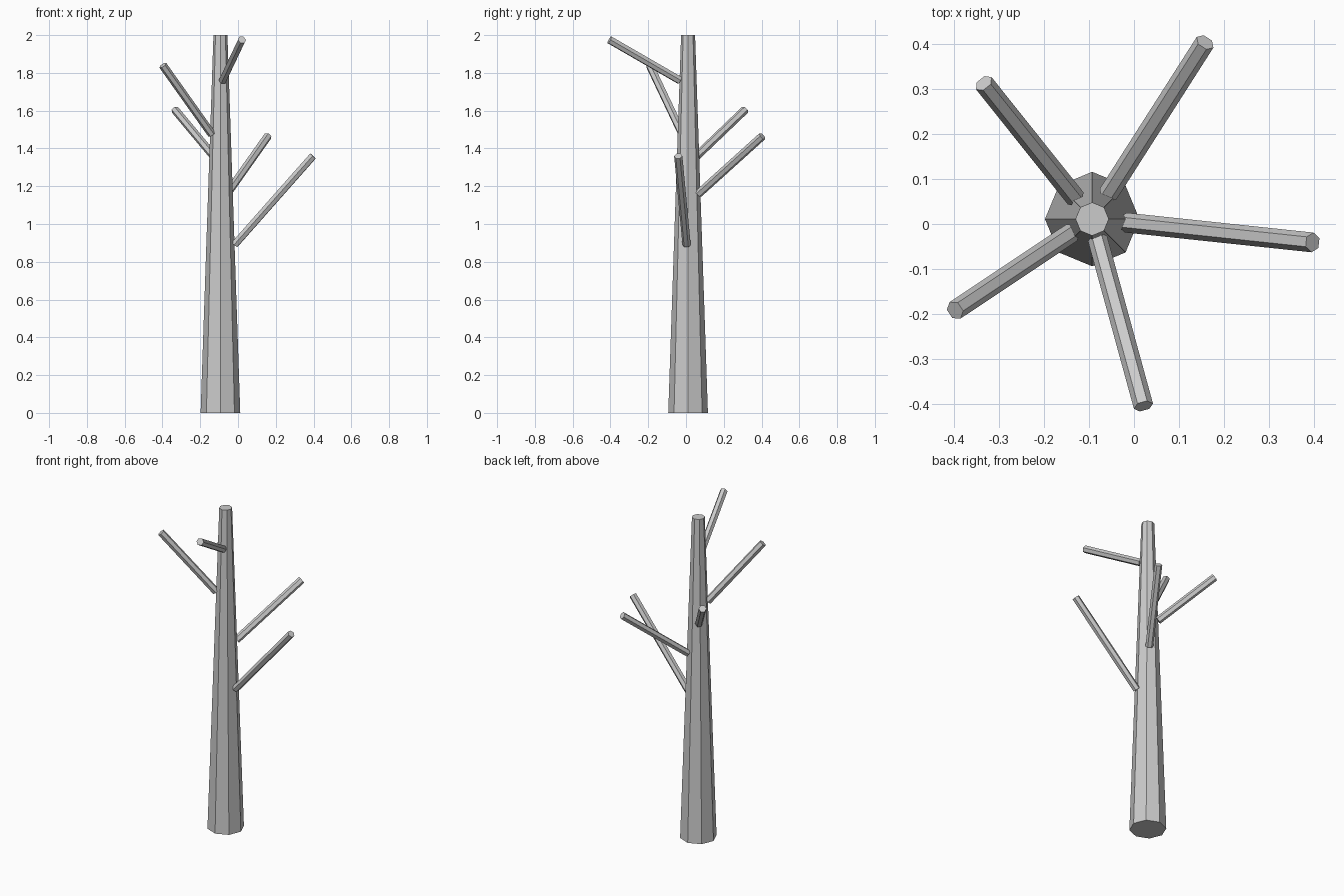
import bpy, bmesh, math
from mathutils import Matrix, Vector

if "Cube" in bpy.data.objects:
    bpy.data.objects.remove(bpy.data.objects["Cube"])

AXIS = Vector((-0.093, 0.011, 0.0))      # trunk centre line
R_BASE, R_TOP, HEIGHT = 0.105, 0.037, 2.0
BRANCH_R = 0.022


def tapered(name, sides, r1, r2, length, matrix):
    """Capped flat-faced cone starting at its local origin, running along local z."""
    bm = bmesh.new()
    bmesh.ops.create_cone(bm, cap_ends=True, segments=sides, radius1=r1, radius2=r2,
                          depth=length, matrix=matrix @ Matrix.Translation((0, 0, length / 2)))
    mesh = bpy.data.meshes.new(name)
    bm.to_mesh(mesh)
    bm.free()
    obj = bpy.data.objects.new(name, mesh)
    bpy.context.collection.objects.link(obj)
    return obj


def branch(name, base_z, tip):
    """Six-sided stick growing radially from the trunk surface to the tip."""
    tip = Vector(tip)
    azimuth = math.atan2(tip.y - AXIS.y, tip.x - AXIS.x)
    r = R_BASE + (R_TOP - R_BASE) * base_z / HEIGHT
    base = AXIS + Vector((r * math.cos(azimuth), r * math.sin(azimuth), base_z))
    d = tip - base
    tilt = math.atan2(d.xy.length, d.z)
    m = Matrix.Translation(base) @ Matrix.Rotation(azimuth, 4, 'Z') @ Matrix.Rotation(tilt, 4, 'Y')
    tapered(name, 6, BRANCH_R, BRANCH_R, d.length, m)


# Trunk
tapered("trunk", 8, R_BASE, R_TOP, HEIGHT, Matrix.Translation(AXIS))

# Branches spiralling up the trunk: base height, tip centre
BRANCHES = [
    (0.89, (0.397, -0.041, 1.36)),
    (1.16, (0.158, 0.404, 1.465)),
    (1.36, (-0.334, 0.313, 1.605)),
    (1.475, (-0.398, -0.192, 1.84)),
    (1.76, (0.021, -0.405, 1.975)),
]
for i, (z, tip) in enumerate(BRANCHES, 1):
    branch(f"branch_{i}", z, tip)
